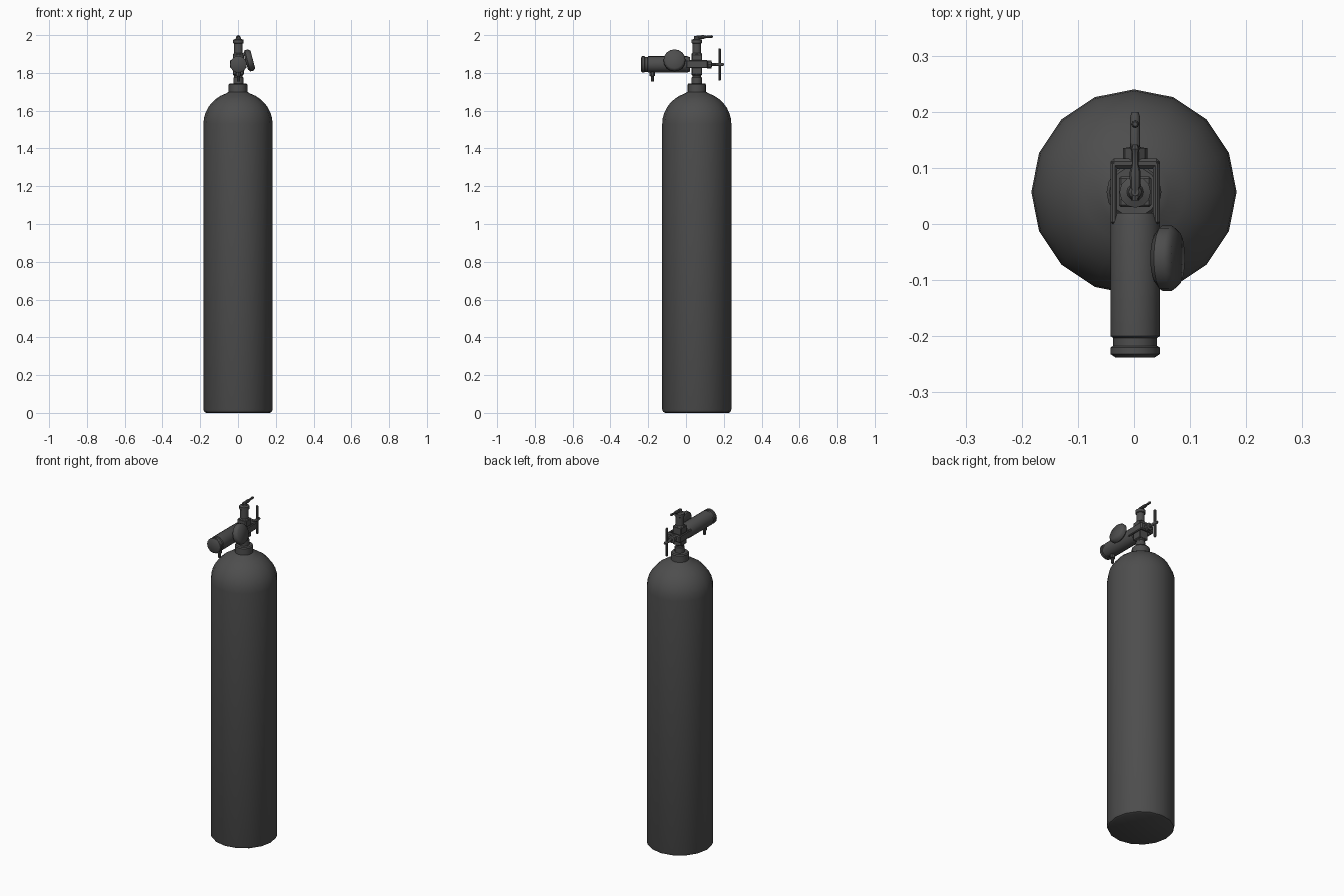
import bpy, bmesh, math
from mathutils import Vector

if "Cube" in bpy.data.objects:
    bpy.data.objects.remove(bpy.data.objects["Cube"])

CY = 0.057      # tank axis in y
VZ = 1.845      # height of the horizontal valve axis

# Dark grey finish shared by every part
dark = bpy.data.materials.new("dark_grey")
dark.diffuse_color = (0.075, 0.075, 0.075, 1)
dark.use_nodes = True
dark.node_tree.nodes["Principled BSDF"].inputs["Base Color"].default_value = dark.diffuse_color


def finish(name, bm, angle=35):
    bmesh.ops.recalc_face_normals(bm, faces=bm.faces)
    me = bpy.data.meshes.new(name)
    bm.to_mesh(me)
    bm.free()
    me.materials.append(dark)
    ob = bpy.data.objects.new(name, me)
    bpy.context.collection.objects.link(ob)
    bpy.context.view_layer.objects.active = ob
    ob.select_set(True)
    bpy.ops.object.shade_smooth_by_angle(angle=math.radians(angle))
    ob.select_set(False)
    return ob


def lathe(name, profile, origin, axis=(0, 0, 1), sides=16, angle=35):
    """Revolve (radius, distance along axis) points, closed with end caps."""
    bm = bmesh.new()
    rot = Vector((0, 0, 1)).rotation_difference(Vector(axis))
    rings = []
    for r, d in profile:
        rings.append([bm.verts.new(Vector(origin) + rot @ Vector((
            r * math.cos(2 * math.pi * i / sides),
            r * math.sin(2 * math.pi * i / sides), d))) for i in range(sides)])
    for a, b in zip(rings, rings[1:]):
        for i in range(sides):
            j = (i + 1) % sides
            bm.faces.new((a[i], a[j], b[j], b[i]))
    bm.faces.new(rings[0][::-1])
    bm.faces.new(rings[-1])
    return finish(name, bm, angle)


def box(name, lo, hi, bevel=0.004):
    bm = bmesh.new()
    bmesh.ops.create_cube(bm, size=1)
    for v in bm.verts:
        v.co = [(l + h) / 2 + c * (h - l) for l, h, c in zip(lo, hi, v.co)]
    bmesh.ops.bevel(bm, geom=bm.edges[:], offset=bevel, segments=1, affect='EDGES')
    return finish(name, bm, 30)


# Tank body: chamfered base, straight wall, elliptical dome
dome = [(0.183 * math.cos(math.radians(a)), 1.53 + 0.172 * math.sin(math.radians(a)))
        for a in range(0, 71, 10)]
lathe("tank", [(0.168, 0.0), (0.178, 0.005), (0.183, 0.018)] + dome + [(0.049, 1.70)],
      (0, CY, 0), angle=40)

# Neck collar
lathe("neck_collar", [(0.049, 1.685), (0.049, 1.738), (0.044, 1.744)], (0, CY, 0))

# Upright valve stem with stepped rings
lathe("valve_stem", [(0.027, 1.74), (0.027, 1.775), (0.023, 1.778), (0.023, 1.785),
                     (0.028, 1.79), (0.028, 1.90), (0.023, 1.905), (0.023, 1.955),
                     (0.028, 1.958), (0.028, 1.975), (0.015, 1.98), (0.012, 1.988)],
      (0.002, CY, 0), sides=12)
box("valve_block", (-0.027, 0.03, 1.79), (0.031, 0.085, 1.90))

# Yoke: two side arms and a rear bridge
for name, x in (("yoke_arm_left", -0.042), ("yoke_arm_right", 0.034)):
    box(name, (x, 0.0, 1.825), (x + 0.012, 0.112, 1.868))
box("yoke_bridge", (-0.042, 0.098, 1.825), (0.046, 0.117, 1.868), 0.006)

# Regulator barrel with grooved front cap
lathe("regulator_barrel", [(0.038, -0.02), (0.044, -0.005), (0.044, 0.20), (0.039, 0.203),
                           (0.039, 0.217), (0.044, 0.22), (0.044, 0.232), (0.035, 0.238)],
      (0.002, 0, VZ), (0, -1, 0))

# Pressure gauge, tilted upward on the right side
tilt = math.radians(15)
axis = (math.cos(tilt), 0, math.sin(tilt))
lathe("gauge", [(0.045, -0.022), (0.058, -0.012), (0.058, 0.006), (0.048, 0.017)],
      (0.062, -0.061, 1.867), axis, angle=50)
lathe("gauge_neck", [(0.016, 0), (0.016, 0.04)], (0.015, -0.061, 1.854), axis, 8)

# Outlet nozzle under the barrel
lathe("outlet_nozzle", [(0.015, 0), (0.015, 0.028), (0.008, 0.03), (0.008, 0.057)],
      (0.002, -0.178, 1.812), (0, 0, -1), 10)

# Clamp screw with vertical T bar
lathe("clamp_screw", [(0.022, 0.11), (0.022, 0.135), (0.009, 0.137), (0.009, 0.19), (0.006, 0.2)],
      (0.002, 0, VZ), (0, 1, 0), 10)
lathe("clamp_bar", [(0.004, 1.76), (0.007, 1.764), (0.007, 1.926), (0.004, 1.93)],
      (0.002, 0.178, 0), sides=8)

# Top lever with rounded tip
lathe("lever_hub", [(0.007, -0.013), (0.012, -0.006), (0.012, 0.006), (0.007, 0.011)],
      (0.002, CY, 1.985), sides=8)
lathe("lever", [(0.006, 0), (0.009, 0.02), (0.01, 0.05), (0.006, 0.065), (0.006, 0.085),
                (0.008, 0.092), (0.004, 0.1)],
      (0.002, 0.042, 1.988), (0, 1, 0.04), 8)
